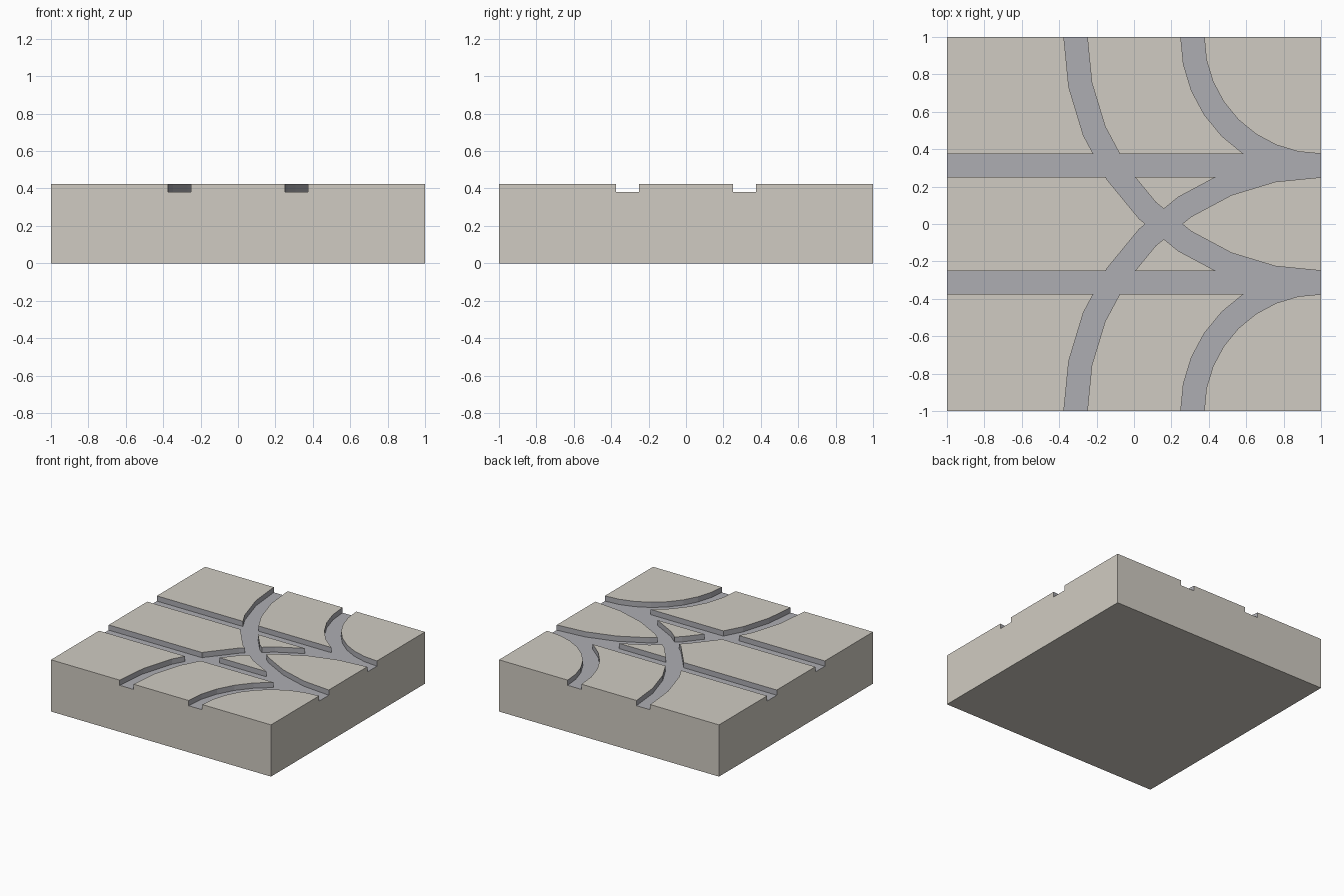
import bpy, bmesh
from math import sin, cos, pi

if "Cube" in bpy.data.objects:
    bpy.data.objects.remove(bpy.data.objects["Cube"])

TOP, FLOOR = 0.425, 0.382
IN, OUT = 0.25, 0.375        # groove edges measured from the centre line


def material(name, rgb):
    m = bpy.data.materials.new(name)
    m.diffuse_color = (*rgb, 1)
    m.use_nodes = True
    m.node_tree.nodes["Principled BSDF"].inputs["Base Color"].default_value = m.diffuse_color
    return m


MATS = [material("warm_block", (0.63, 0.60, 0.54)),
        material("grey_groove", (0.42, 0.42, 0.45))]


def prism(name, outline, z0, z1, mat_index):
    """Extrude a closed outline from z0 to z1."""
    bm = bmesh.new()
    base = bm.faces.new([bm.verts.new((x, y, z0)) for x, y in outline])
    ext = bmesh.ops.extrude_face_region(bm, geom=[base])
    verts = [g for g in ext["geom"] if isinstance(g, bmesh.types.BMVert)]
    bmesh.ops.translate(bm, verts=verts, vec=(0, 0, z1 - z0))
    bmesh.ops.recalc_face_normals(bm, faces=bm.faces)
    for f in bm.faces:
        f.material_index = mat_index
    mesh = bpy.data.meshes.new(name)
    bm.to_mesh(mesh)
    bm.free()
    for m in MATS:
        mesh.materials.append(m)
    ob = bpy.data.objects.new(name, mesh)
    bpy.context.collection.objects.link(ob)
    return ob


def arc(r, side, n):
    """Quarter arc about the corner (1, side), run out past the block edges."""
    pts = [(1 - r * cos(i * pi / 2 / n), side * (1 - r * sin(i * pi / 2 / n)))
           for i in range(n + 1)]
    return [(1 - r, side * 1.1)] + pts + [(1.1, side * (1 - r))]


# Track block
block = prism("track_block", [(-1, -1), (1, -1), (1, 1), (-1, 1)], 0, TOP, 0)

# Groove cutters: straight, tight curve and wide curve on each side
outlines = []
for s in (1, -1):
    outlines.append([(-1.1, s * IN), (1.1, s * IN), (1.1, s * OUT), (-1.1, s * OUT)])
    for r, n in ((1 - OUT, 8), (1 + IN, 8)):
        outlines.append(arc(r, s, n) + arc(r + OUT - IN, s, n)[::-1])

cutters = []
for i, outline in enumerate(outlines):
    c = prism(f"groove_cutter_{i}", outline, FLOOR, TOP + 0.1, 1)
    c.hide_render = True
    cutters.append(c)
    mod = block.modifiers.new(f"groove_{i}", "BOOLEAN")
    mod.operation = "DIFFERENCE"
    mod.solver = "EXACT"
    mod.object = c

# Bake the grooves and clear the cutters
bpy.context.view_layer.update()
deps = bpy.context.evaluated_depsgraph_get()
block_mesh = bpy.data.meshes.new_from_object(block.evaluated_get(deps))
block.modifiers.clear()
block.data = block_mesh
for c in cutters:
    bpy.data.objects.remove(c)
